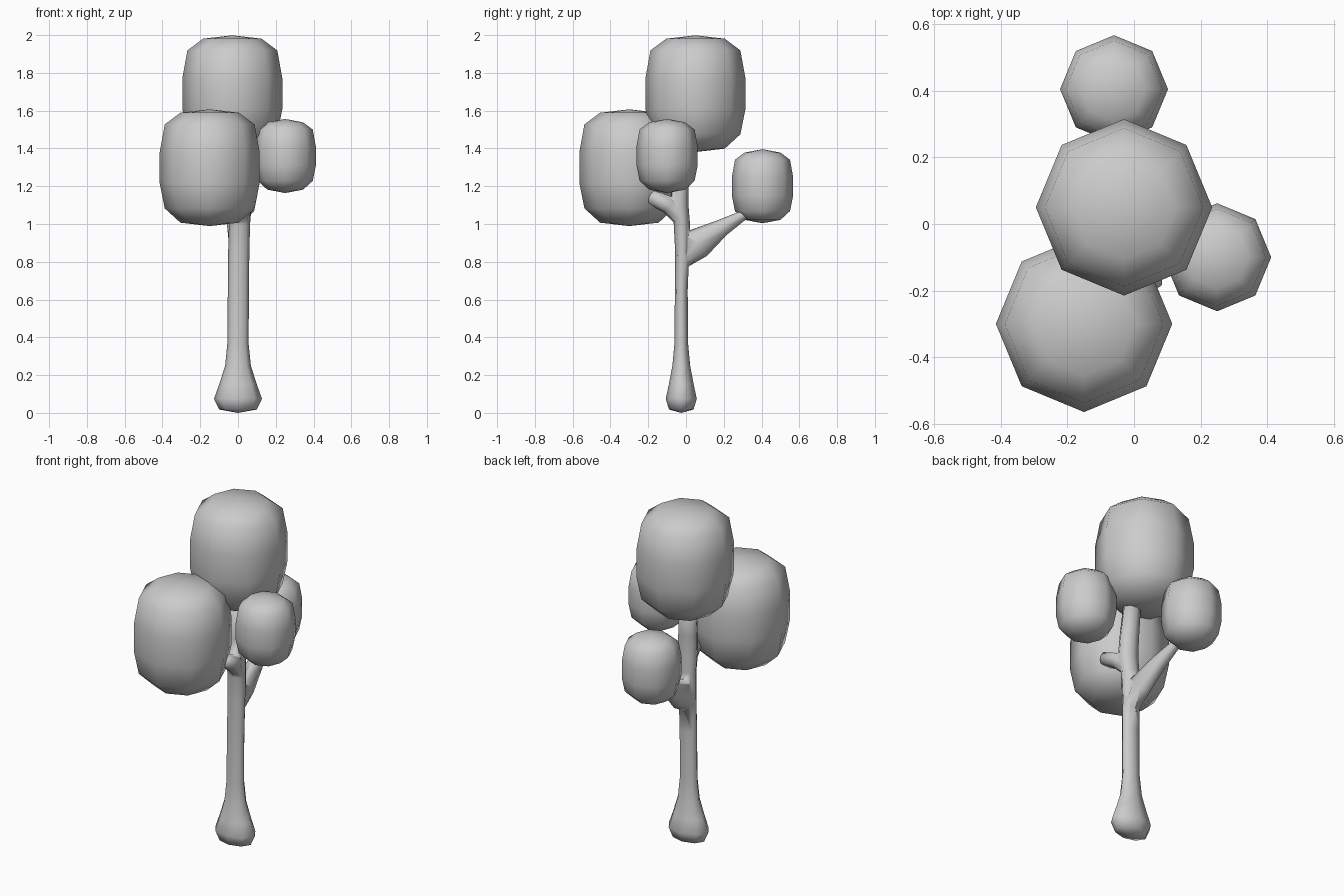
import bpy, bmesh
from math import sin, cos, pi
from mathutils import Vector

if "Cube" in bpy.data.objects:
    bpy.data.objects.remove(bpy.data.objects["Cube"])

SIDES = 8


def loft(name, rings):
    """Closed tube. Each ring: (x, y, z), half width, half depth across the path."""
    bm = bmesh.new()
    pts = [Vector(r[0]) for r in rings]
    loops = []
    for i, (_, a, b) in enumerate(rings):
        tangent = (pts[min(i + 1, len(pts) - 1)] - pts[max(i - 1, 0)]).normalized()
        v = tangent.cross(Vector((1, 0, 0))).normalized()
        u = v.cross(tangent).normalized()
        loops.append([bm.verts.new(pts[i] + u * a * cos(2 * pi * k / SIDES)
                                   + v * b * sin(2 * pi * k / SIDES)) for k in range(SIDES)])
    for lo, hi in zip(loops, loops[1:]):
        for k in range(SIDES):
            n = (k + 1) % SIDES
            bm.faces.new((lo[k], lo[n], hi[n], hi[k]))
    # slightly domed ends
    for loop, pole in ((loops[0], pts[0] - (pts[1] - pts[0]).normalized() * 0.018),
                       (loops[-1], pts[-1] + (pts[-1] - pts[-2]).normalized() * 0.018)):
        p = bm.verts.new(pole)
        for k in range(SIDES):
            bm.faces.new((loop[k], loop[(k + 1) % SIDES], p))
    bmesh.ops.recalc_face_normals(bm, faces=bm.faces)
    for f in bm.faces:
        f.smooth = True
    me = bpy.data.meshes.new(name)
    bm.to_mesh(me)
    bm.free()
    ob = bpy.data.objects.new(name, me)
    bpy.context.collection.objects.link(ob)
    return ob


# trunk with flared foot, running up into the crown
trunk = loft("trunk", [
    ((0, -0.025, 0.018), 0.10, 0.065),
    ((0, -0.025, 0.075), 0.127, 0.082),
    ((0, -0.025, 0.15), 0.10, 0.066),
    ((0, -0.025, 0.25), 0.068, 0.047),
    ((0, -0.025, 0.37), 0.056, 0.036),
    ((0.002, -0.025, 0.65), 0.056, 0.034),
    ((0.004, -0.02, 0.85), 0.056, 0.037),
    ((0.008, -0.022, 1.0), 0.056, 0.043),
    ((0.012, -0.035, 1.10), 0.060, 0.048),
    ((0.008, -0.03, 1.22), 0.058, 0.045),
    ((0, -0.015, 1.42), 0.050, 0.045),
])

# branch to the back and short branch to the front
back = loft("back_branch", [
    ((0, -0.018, 0.80), 0.046, 0.04),
    ((0, 0.055, 0.895), 0.048, 0.085),
    ((-0.015, 0.19, 0.98), 0.042, 0.046),
    ((-0.035, 0.31, 1.05), 0.027, 0.025),
    ((-0.04, 0.35, 1.08), 0.022, 0.02),
])
front = loft("front_branch", [
    ((0.012, -0.025, 1.01), 0.04, 0.03),
    ((0.028, -0.09, 1.10), 0.05, 0.048),
    ((0.035, -0.185, 1.145), 0.05, 0.04),
])

# join the wood into one skin
for branch in (back, front):
    mod = trunk.modifiers.new("join", 'BOOLEAN')
    mod.operation = 'UNION'
    mod.solver = 'EXACT'
    mod.object = branch
bpy.context.view_layer.objects.active = trunk
for mod in list(trunk.modifiers):
    bpy.ops.object.modifier_apply(modifier=mod.name)
for branch in (back, front):
    bpy.data.objects.remove(branch)

# leaf clumps: eight-sided rounded drums
PROFILE = [(0.155, -0.291), (0.238, -0.215), (0.265, -0.08),
           (0.265, 0.08), (0.238, 0.229), (0.155, 0.291)]


def clump(name, x, y, z, s):
    return loft(name, [((x, y, z + h * s), r * s, r * s) for r, h in PROFILE])


clump("top_leaves", -0.03, 0.05, 1.69, 1)
clump("front_leaves", -0.15, -0.30, 1.298, 1)
clump("right_leaves", 0.25, -0.10, 1.36, 0.612)
clump("back_leaves", -0.06, 0.405, 1.20, 0.612)
